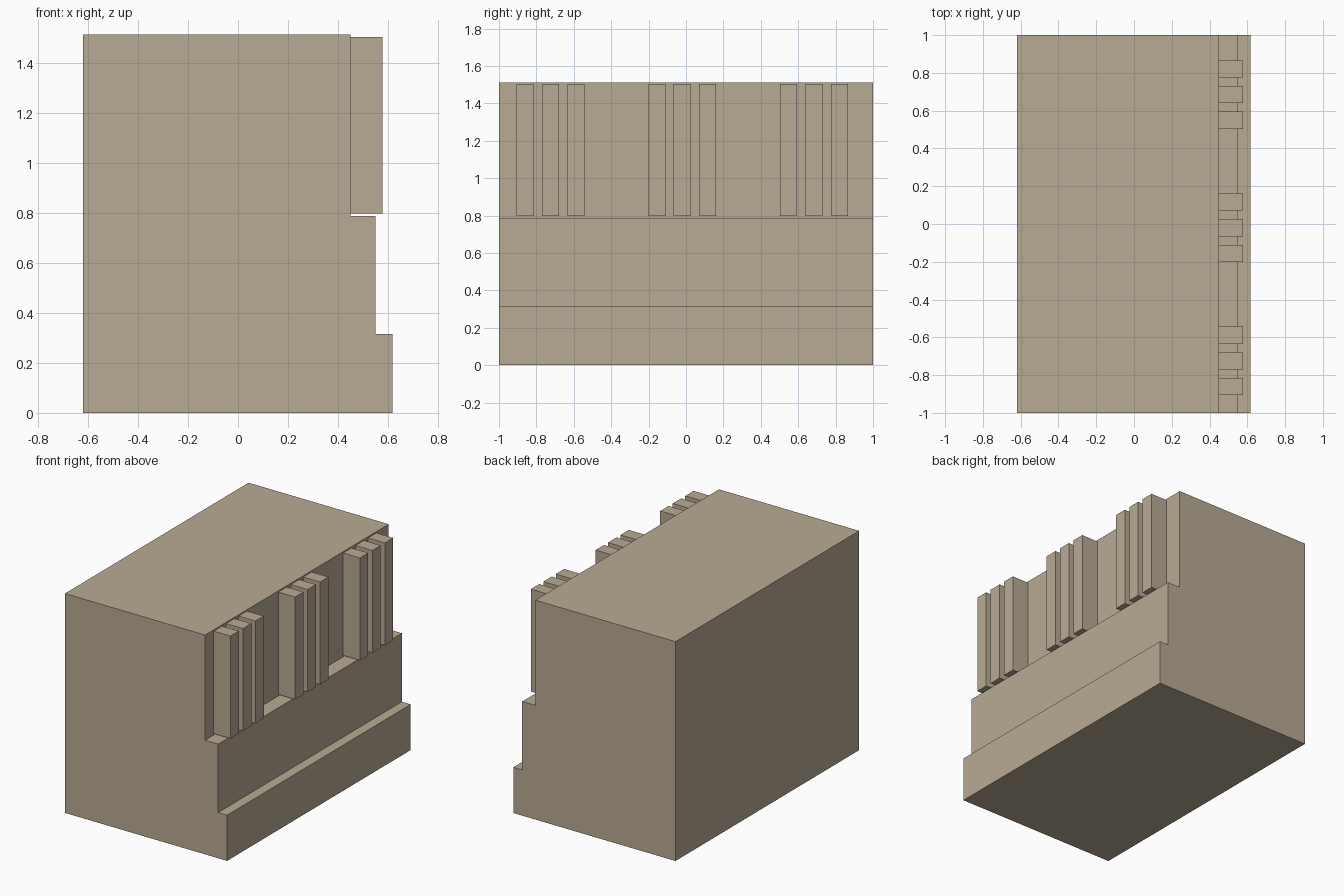
import bpy, bmesh
from mathutils import Matrix, Vector

if "Cube" in bpy.data.objects:
    bpy.data.objects.remove(bpy.data.objects["Cube"])

stone = bpy.data.materials.new("warm_stone")
stone.diffuse_color = (0.485, 0.402, 0.296, 1)
stone.use_nodes = True
stone.node_tree.nodes["Principled BSDF"].inputs["Base Color"].default_value = stone.diffuse_color


def add_object(name, bm):
    bmesh.ops.recalc_face_normals(bm, faces=bm.faces)
    mesh = bpy.data.meshes.new(name)
    bm.to_mesh(mesh)
    bm.free()
    mesh.materials.append(stone)
    obj = bpy.data.objects.new(name, mesh)
    bpy.context.collection.objects.link(obj)
    return obj


# Stepped block: side profile in x and z, extruded along y
profile = [(-0.62, 0), (0.617, 0), (0.617, 0.315), (0.549, 0.315),
           (0.549, 0.787), (0.449, 0.787), (0.449, 1.512), (-0.62, 1.512)]
bm = bmesh.new()
face = bm.faces.new([bm.verts.new((x, -1, z)) for x, z in profile])
ext = bmesh.ops.extrude_face_region(bm, geom=[face], use_keep_orig=True)
bmesh.ops.translate(bm, vec=(0, 2, 0),
                    verts=[v for v in ext["geom"] if isinstance(v, bmesh.types.BMVert)])
add_object("stepped_block", bm)

# Three groups of three upright slats on the upper setback
x0, x1, z0, z1, width = 0.449, 0.577, 0.797, 1.503, 0.091
for group in range(3):
    bm = bmesh.new()
    for i in (-1, 0, 1):
        y = -0.725 + group * 0.705 + i * 0.136
        centre = Vector(((x0 + x1) / 2, y, (z0 + z1) / 2))
        bmesh.ops.create_cube(bm, size=1, matrix=Matrix.Translation(centre)
                              @ Matrix.Diagonal((x1 - x0, width, z1 - z0, 1)))
    add_object(f"slat_group_{group + 1}", bm)
